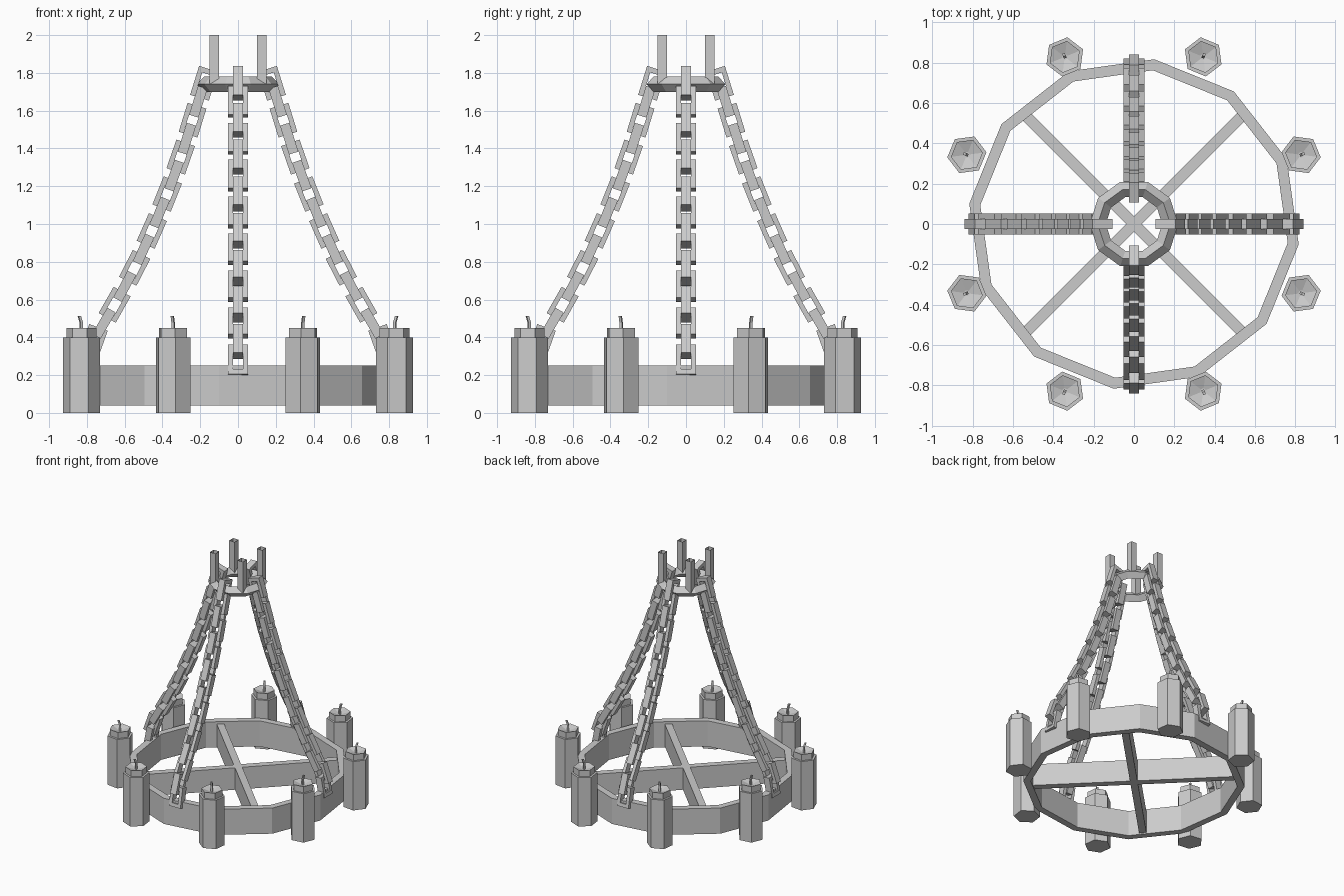
import bpy, bmesh
from math import sin, cos, pi, radians
from mathutils import Matrix, Vector

if "Cube" in bpy.data.objects:
    bpy.data.objects.remove(bpy.data.objects["Cube"])


def make_object(name, bm):
    bmesh.ops.recalc_face_normals(bm, faces=bm.faces)
    mesh = bpy.data.meshes.new(name)
    bm.to_mesh(mesh)
    bm.free()
    obj = bpy.data.objects.new(name, mesh)
    bpy.context.collection.objects.link(obj)
    return obj


def polygon(n, r, phase=0.0):
    return [(r * cos(phase + 2 * pi * i / n), r * sin(phase + 2 * pi * i / n)) for i in range(n)]


def loft(bm, loops, matrix=Matrix(), closed=False, caps=False):
    """Bridge consecutive loops of 3D points with quads."""
    rings = [[bm.verts.new(matrix @ Vector(p)) for p in loop] for loop in loops]
    n = len(rings[0])
    pairs = list(zip(rings, rings[1:]))
    if closed:
        pairs.append((rings[-1], rings[0]))
    for a, b in pairs:
        for i in range(n):
            j = (i + 1) % n
            bm.faces.new((a[i], a[j], b[j], b[i]))
    if caps:
        bm.faces.new(rings[0])
        bm.faces.new(rings[-1])


def at_z(points, z):
    return [(x, y, z) for x, y in points]


def frame(bm, outer, inner, z0, z1, matrix=Matrix()):
    loft(bm, [at_z(outer, z0), at_z(outer, z1), at_z(inner, z1), at_z(inner, z0)], matrix, closed=True)


def box(bm, size, matrix):
    bmesh.ops.create_cube(bm, size=1, matrix=matrix @ Matrix.Diagonal((*size, 1)))


def rect(w, h):
    return [(w, h), (-w, h), (-w, -h), (w, -h)]


# Large lower ring, twelve sides
bm = bmesh.new()
phase = radians(-7)
frame(bm, polygon(12, 0.823, phase), polygon(12, 0.768, phase), 0.04, 0.25)
make_object("lower_ring", bm)

# Diagonal cross braces inside the ring
bm = bmesh.new()
for a in (45, 135):
    box(bm, (1.52, 0.055, 0.18), Matrix.Translation((0, 0, 0.14)) @ Matrix.Rotation(radians(a), 4, 'Z'))
make_object("cross_braces", bm)

# Small upper ring with a diamond cross-section
bm = bmesh.new()
loft(bm, [at_z(polygon(10, r), z) for r, z in
          ((0.22, 1.74), (0.18, 1.78), (0.14, 1.74), (0.18, 1.70))], closed=True)
make_object("upper_ring", bm)

# Four open-ended hanger posts on the upper ring
bm = bmesh.new()
for sx in (-1, 1):
    for sy in (-1, 1):
        loft(bm, [at_z(rect(0.025, 0.025), z) for z in (1.745, 2.0)],
             Matrix.Translation((sx * 0.125, sy * 0.125, 0)))
make_object("hanger_posts", bm)

# Sagging chains: height and radius along the path
PATH = [(1.85, 0.147), (1.745, 0.18), (1.4, 0.287), (1.2, 0.358), (1.0, 0.44), (0.8, 0.53),
        (0.6, 0.637), (0.38, 0.765), (0.28, 0.78), (0.2, 0.80)]


def path_radius(z):
    for (za, ra), (zb, rb) in zip(PATH, PATH[1:]):
        if z >= zb:
            return ra + (rb - ra) * (za - z) / (za - zb)
    return PATH[-1][1]


for k, side in enumerate(("right", "back", "left", "front")):
    bm = bmesh.new()
    turn = Matrix.Rotation(k * pi / 2, 4, 'Z')
    for i in range(16):
        z = 1.745 - 0.0977 * i
        up = Vector((path_radius(z + 0.06) - path_radius(z - 0.06), 0, 0.12)).normalized()
        across = Vector((0, 1, 0))
        out = across.cross(up)
        wide, normal = (out, across) if i % 2 == 0 else (across, out)
        m = Matrix((wide, up, normal)).transposed().to_4x4()
        m.translation = (path_radius(z), 0, z)
        frame(bm, rect(0.052, 0.08), rect(0.026, 0.052), -0.026, 0.026, turn @ m)
    make_object("chain_" + side, bm)

# Eight hexagonal candle holders with candles and wicks
for k in range(8):
    a = radians(22.5 + 45 * k)
    place = Matrix.Translation((0.897 * cos(a), 0.897 * sin(a), 0)) @ Matrix.Rotation(a, 4, 'Z')
    bm = bmesh.new()
    loft(bm, [at_z(polygon(6, 0.098, pi / 6), z) for z in (0, 0.4)], place, caps=True)
    make_object(f"candle_holder_{k + 1}", bm)

    # candle with a slightly melted, hollow top
    bm = bmesh.new()
    loft(bm, [at_z(polygon(6, r, pi / 6), z) for r, z in ((0.08, 0.39), (0.08, 0.45), (0.015, 0.43))],
         place, caps=True)
    make_object(f"candle_{k + 1}", bm)

    # bent wick
    bm = bmesh.new()
    sq = rect(0.007, 0.007)
    loft(bm, [[(x + dx, y, z) for x, y in sq] for dx, z in ((0, 0.42), (0, 0.475), (0.012, 0.512))],
         place, caps=True)
    make_object(f"wick_{k + 1}", bm)
